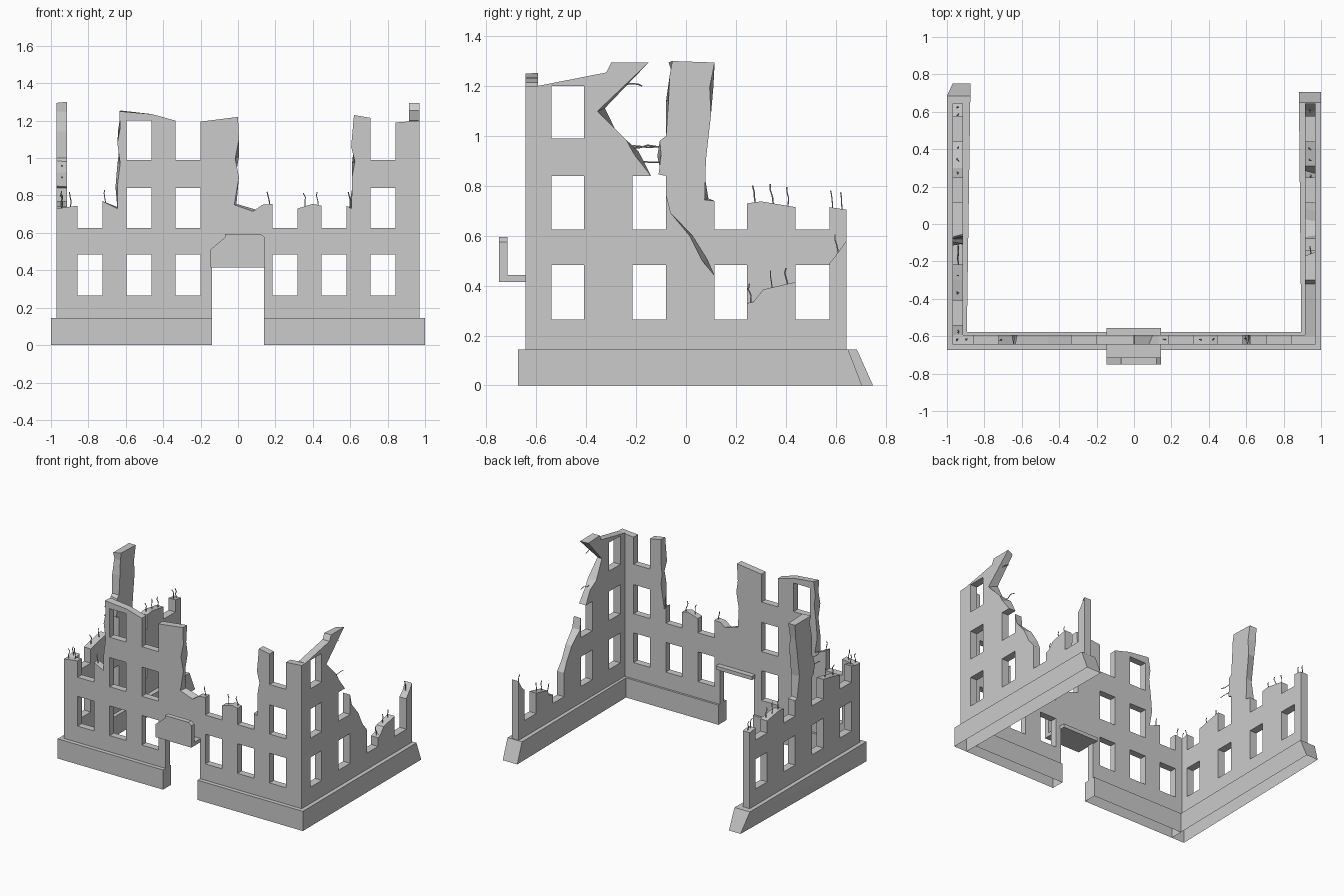
import bpy, bmesh, math, random
from mathutils import Vector
from mathutils.geometry import tessellate_polygon

random.seed(4)


def finish(name, bm):
    bmesh.ops.recalc_face_normals(bm, faces=bm.faces[:])
    me = bpy.data.meshes.new(name)
    bm.to_mesh(me)
    bm.free()
    ob = bpy.data.objects.new(name, me)
    bpy.context.collection.objects.link(ob)
    return ob


def slab(name, outline, holes, near, far, place):
    """Extrude an outline with rectangular holes; an optional third value
    shifts the far side of a point sideways for slanted broken edges."""
    loops = [outline] + [[(a, c), (b, c), (b, d), (a, d)] for a, b, c, d in holes]
    flat = [(p[0], p[1], p[2] if len(p) > 2 else 0) for l in loops for p in l]
    tris = tessellate_polygon([[Vector((p[0], p[1], 0)) for p in l] for l in loops])
    bm = bmesh.new()
    front = [bm.verts.new(place(u, near, z)) for u, z, s in flat]
    back = [bm.verts.new(place(u + s, far, z + s * 0.4)) for u, z, s in flat]
    for t in tris:
        bm.faces.new([front[i] for i in t])
        bm.faces.new([back[i] for i in reversed(t)])
    k = 0
    for l in loops:
        n = len(l)
        for i in range(n):
            a, b = k + i, k + (i + 1) % n
            bm.faces.new((front[a], front[b], back[b], back[a]))
        k += n
    bmesh.ops.dissolve_limit(bm, angle_limit=0.001, verts=bm.verts[:], edges=bm.edges[:])
    return finish(name, bm)


def along_x(u, d, z):
    return (u, d, z)


def along_y(u, d, z):
    return (d, u, z)


# window grid: columns on the front and on the sides, three storeys
R1, R2, R3 = (0.265, 0.484), (0.625, 0.84), (0.99, 1.2)
F = [(-0.858, -0.725), (-0.596, -0.463), (-0.334, -0.2),
     (0.184, 0.318), (0.446, 0.58), (0.708, 0.842)]
S = [(-0.54, -0.41), (-0.215, -0.08), (0.115, 0.245), (0.44, 0.575)]

# front wall
front = [(-0.97, 0.13), (-0.97, 0.73), (-0.9, 0.74), (-0.858, 0.745), (-0.858, 0.625),
         (-0.725, 0.625), (-0.725, 0.77), (-0.645, 0.73, 0.01), (-0.645, 0.85, -0.01),
         (-0.63, 0.97, -0.015), (-0.645, 1.08, 0.015), (-0.63, 1.16, -0.01),
         (-0.635, 1.25, 0.01), (-0.46, 1.235), (-0.334, 1.2), (-0.334, 0.99), (-0.2, 0.99),
         (-0.2, 1.195), (0, 1.22), (0.005, 1.1, -0.012), (-0.015, 1, 0.02),
         (0.005, 0.9, -0.02), (-0.02, 0.75, 0.012), (0.08, 0.715, 0.02), (0.13, 0.75),
         (0.184, 0.755), (0.184, 0.625), (0.318, 0.625), (0.318, 0.73), (0.4, 0.755),
         (0.446, 0.745), (0.446, 0.625), (0.58, 0.625), (0.58, 0.745), (0.607, 0.73, -0.015),
         (0.61, 0.9, 0.01), (0.625, 0.98, -0.015), (0.605, 1.06, 0.015), (0.62, 1.23),
         (0.708, 1.215), (0.708, 0.99), (0.842, 0.99), (0.842, 1.19), (0.97, 1.2),
         (0.97, 0.13), (0.14, 0.13), (0.14, 0.415), (-0.14, 0.415), (-0.14, 0.13)]
holes = [c + R1 for c in F] + [F[i] + R2 for i in (1, 2, 5)] + [F[1] + R3]
slab("front_wall", front, holes, -0.643, -0.593, along_x)

# right wall with the leaning broken peak
right = [(-0.6, 0.13), (-0.6, 1.2), (-0.32, 1.255), (-0.3, 1.295), (-0.15, 1.295, -0.02),
         (-0.355, 1.1, 0.03), (-0.24, 0.985, -0.02), (-0.21, 0.93, 0.02), (-0.14, 0.84),
         (-0.215, 0.84), (-0.215, 0.625), (-0.08, 0.625), (-0.08, 0.77), (-0.06, 0.69, -0.01),
         (0.015, 0.6, 0.01), (0.065, 0.5, 0.02), (0.115, 0.44), (0.115, 0.265), (0.245, 0.265),
         (0.245, 0.33), (0.27, 0.335, 0.015), (0.31, 0.385), (0.44, 0.415), (0.44, 0.265),
         (0.575, 0.265), (0.575, 0.49), (0.6, 0.52, 0.01), (0.643, 0.58), (0.643, 0.13)]
slab("right_wall", right, [S[0] + R1, S[1] + R1, S[0] + R2, S[0] + R3], 0.97, 0.914, along_y)

# left wall with the standing tower
left = [(-0.6, 0.13), (-0.6, 0.73), (-0.54, 0.745), (-0.54, 0.625), (-0.41, 0.625),
        (-0.41, 0.73), (-0.3, 0.755), (-0.215, 0.77), (-0.215, 0.625), (-0.08, 0.625),
        (-0.08, 0.84), (-0.1, 0.85, -0.01), (-0.115, 0.92, 0.015), (-0.095, 0.985, -0.01),
        (-0.08, 1.0), (-0.08, 1.14, 0.01), (-0.055, 1.25, -0.01), (-0.07, 1.295, 0.015),
        (0.115, 1.295), (0.11, 1.2, -0.015), (0.09, 1.08, 0.01), (0.065, 0.9, 0.015),
        (0.09, 0.75, -0.015), (0.115, 0.74), (0.115, 0.625), (0.245, 0.625), (0.245, 0.73),
        (0.3, 0.738), (0.44, 0.715), (0.44, 0.625), (0.575, 0.625), (0.575, 0.715),
        (0.643, 0.705), (0.643, 0.13)]
slab("left_wall", left, [c + R1 for c in S], -0.97, -0.914, along_y)


# plinth: hollow, open underneath, sloped rubble ends at the back
def open_bottom(ob):
    bm = bmesh.new()
    bm.from_mesh(ob.data)
    bmesh.ops.delete(bm, geom=[f for f in bm.faces if f.normal.z < -0.9], context='FACES')
    bm.to_mesh(ob.data)
    bm.free()


for name, s, top, toe, inner_end, toe_outer in (("left", -1, 0.685, 0.75, 0.875, 0.97),
                                                ("right", 1, 0.65, 0.706, 0.882, 1.0)):
    prof = [(0.14, 0), (0.14, 0.145), (0.895, 0.145), (0.895, 0)]
    ob = slab("front_plinth_" + name, [(s * u, z) for u, z in prof], [], -0.673, -0.578, along_x)
    open_bottom(ob)
    prof = [(-0.673, 0), (-0.673, 0.145), (top, 0.145), (toe, 0)]
    ob = slab("side_plinth_" + name, prof, [], s * 1.0, s * 0.895, along_y)
    for v in ob.data.vertices:
        if v.co.y > 0:
            if abs(v.co.x) < 0.95:
                v.co.x = s * inner_end
            elif v.co.z < 0.01:
                v.co.x = s * toe_outer
    open_bottom(ob)

# entrance canopy: floor slab and broken parapet
slab("canopy_floor", [(-0.148, 0.415), (0.145, 0.415), (0.145, 0.442), (-0.148, 0.442)], [],
     -0.72, -0.555, along_x)
slab("canopy_parapet", [(-0.148, 0.415), (0.145, 0.415), (0.145, 0.575), (0.12, 0.595),
                        (-0.07, 0.595), (-0.068, 0.577), (-0.148, 0.51)], [],
     -0.75, -0.715, along_x)

# bent reinforcement bars sticking out of the breaks
cu = bpy.data.curves.new("rebar", 'CURVE')
cu.dimensions = '3D'
cu.bevel_depth = 0.003
cu.bevel_resolution = 0
cu.use_fill_caps = True


def bar(p, d):
    p, d = Vector(p), Vector(d)
    sp = cu.splines.new('POLY')
    sp.points.add(3)
    for i, t in enumerate((-0.25, 0.35, 0.7, 1.0)):
        j = Vector([random.uniform(-0.006, 0.006) for _ in range(3)])
        sp.points[i].co = (*(p + d * t + j), 1)


for x, z in ((-0.94, 0.73), (-0.895, 0.74), (-0.71, 0.755), (0.165, 0.75),
             (0.36, 0.74), (0.43, 0.745), (0.6, 0.74)):
    bar((x, -0.618, z), (-0.008, 0, 0.075))
for y, z in ((-0.57, 0.735), (-0.36, 0.74), (-0.27, 0.75), (0.28, 0.73), (0.345, 0.73),
             (0.41, 0.72), (0.585, 0.71), (0.625, 0.705)):
    bar((-0.942, y, z), (0, -0.01, 0.075))
for y, z in ((0.26, 0.335), (0.345, 0.39), (0.405, 0.405), (0.61, 0.53)):
    bar((0.942, y, z), (0, -0.01, 0.07))
for z in (0.9, 0.96):
    bar((-0.942, -0.11, z), (0, -0.11, 0))
bar((0.942, -0.25, 1.205), (0, 0.075, 0))
bar((0.942, -0.22, 0.955), (0, 0.1, 0.005))
ob = bpy.data.objects.new("rebar", cu)
bpy.context.collection.objects.link(ob)
